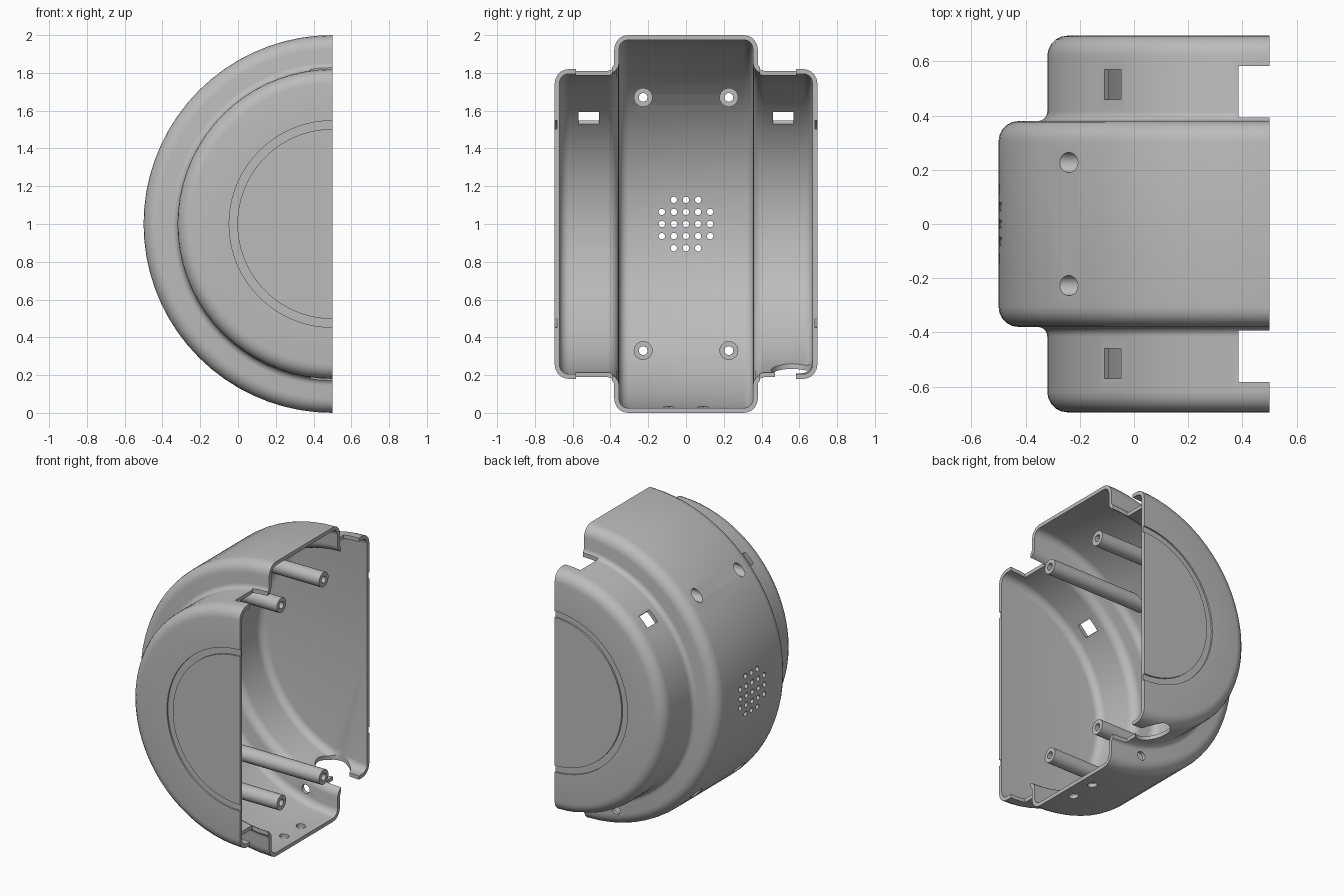
import bpy, bmesh
from math import sin, cos, pi, sqrt, radians
from mathutils import Vector, Matrix

cube = bpy.data.objects.get("Cube")
if cube:
    bpy.data.objects.remove(cube, do_unlink=True)

AXIS_X, AXIS_Z = 0.5, 1.0
STEPS = 36

grey = bpy.data.materials.new("plain_grey")
grey.use_nodes = True
GREY = (0.5, 0.5, 0.5, 1)
grey.diffuse_color = GREY
grey.node_tree.nodes["Principled BSDF"].inputs["Base Color"].default_value = GREY


def make_object(name, bm):
    bmesh.ops.recalc_face_normals(bm, faces=bm.faces)
    mesh = bpy.data.meshes.new(name)
    bm.to_mesh(mesh)
    bm.free()
    mesh.materials.append(grey)
    obj = bpy.data.objects.new(name, mesh)
    bpy.context.collection.objects.link(obj)
    return obj


def rounded(corners, arc_steps=5):
    """Turn (y, radius, fillet) corners, all right-angled, into a profile."""
    pts = []
    for i, (y, r, f) in enumerate(corners):
        p = Vector((y, r))
        if not f:
            pts.append(p)
            continue
        a = (Vector(corners[i - 1][:2]) - p).normalized() * f
        b = (Vector(corners[(i + 1) % len(corners)][:2]) - p).normalized() * f
        for k in range(arc_steps + 1):
            t = k / arc_steps * pi / 2
            pts.append(p + a * (1 - sin(t)) + b * (1 - cos(t)))
    return pts


def half_revolve(name, profile):
    bm = bmesh.new()
    rings = []
    for s in range(STEPS + 1):
        t = pi * s / STEPS
        rings.append([bm.verts.new((AXIS_X - r * sin(t), y, AXIS_Z + r * cos(t)))
                      for y, r in profile])
    n = len(profile)
    for a, b in zip(rings, rings[1:]):
        for i in range(n):
            j = (i + 1) % n
            if profile[i].y > 0 or profile[j].y > 0:
                bm.faces.new((a[i], a[j], b[j], b[i]))
    bm.faces.new(rings[0])
    bm.faces.new(rings[-1])
    bmesh.ops.remove_doubles(bm, verts=bm.verts, dist=1e-5)
    return make_object(name, bm)


def add_cylinder(bm, start, end, radius, sides=24):
    start, end = Vector(start), Vector(end)
    axis = end - start
    turn = axis.to_track_quat('Z', 'Y').to_matrix().to_4x4()
    return bmesh.ops.create_cone(
        bm, cap_ends=True, segments=sides, radius1=radius, radius2=radius,
        depth=axis.length, matrix=Matrix.Translation((start + end) / 2) @ turn)["verts"]


def add_box(bm, centre, size, tilt=0):
    m = (Matrix.Translation(centre) @ Matrix.Rotation(tilt, 4, 'Y')
         @ Matrix.Diagonal((*size, 1)))
    bmesh.ops.create_cube(bm, size=1, matrix=m)


def combine(target, name, bm, operation):
    tool = make_object(name, bm)
    tool.hide_render = True
    mod = target.modifiers.new(name, 'BOOLEAN')
    mod.operation, mod.solver, mod.object = operation, 'EXACT', tool
    bpy.ops.object.select_all(action='DESELECT')
    bpy.context.view_layer.objects.active = target
    target.select_set(True)
    bpy.ops.object.modifier_apply(modifier=name)
    bpy.data.objects.remove(tool, do_unlink=True)


# Stepped half drum: outer wall with ring groove, then inner wall
half = [(0.38, 1, 0.075), (0.38, 0.82, 0.035), (0.695, 0.82, 0.075),
        (0.695, 0.547, 0), (0.684, 0.547, 0), (0.684, 0.503, 0), (0.695, 0.503, 0),
        (0.695, 0, 0), (0.67, 0, 0),
        (0.67, 0.795, 0.05), (0.355, 0.795, 0.06), (0.355, 0.975, 0.05)]
corners = half + [(-y, r, f) for y, r, f in reversed(half)]
shell = half_revolve("half_drum_shell", rounded(corners))

# Screw posts, their feet following the curved wall
posts = [(y, AXIS_Z + z) for y in (-0.227, 0.227) for z in (-0.67, 0.67)]
bm = bmesh.new()
for y, z in posts:
    for v in add_cylinder(bm, (-0.2, y, z), (0.485, y, z), 0.05):
        if v.co.x < 0:
            v.co.x = AXIS_X - sqrt(0.986 ** 2 - (v.co.z - AXIS_Z) ** 2)
combine(shell, "screw_posts", bm, 'UNION')

# Wide screw recesses from outside
bm = bmesh.new()
for y, z in posts:
    add_cylinder(bm, (-0.5, y, z), (-0.1, y, z), 0.037)
combine(shell, "screw_recesses", bm, 'DIFFERENCE')

# Narrow screw holes, vent grid, base holes and step hole
bm = bmesh.new()
for y, z in posts:
    add_cylinder(bm, (-0.15, y, z), (0.6, y, z), 0.023)
for i in range(-2, 3):
    for j in range(-2, 3):
        if abs(i) + abs(j) < 4:
            y, z = i * 0.064, AXIS_Z + j * 0.064
            add_cylinder(bm, (-0.6, y, z), (-0.35, y, z), 0.017, 16)
for y in (-0.09, 0.09):
    add_cylinder(bm, (0.41, y, -0.1), (0.41, y, 0.1), 0.03)
add_cylinder(bm, (0.26, 0.3, 0.14), (0.26, 0.45, 0.14), 0.03)
combine(shell, "small_holes", bm, 'DIFFERENCE')

# Rim notches and square clip holes on both side drums
bm = bmesh.new()
for side in (-1, 1):
    for z in (0.2, 1.8):
        add_box(bm, (0.485, side * 0.488, z), (0.2, 0.19, 0.2))
    add_box(bm, (-0.073, side * 0.515, 1.573), (0.088, 0.11, 0.2), radians(-45))
combine(shell, "notches", bm, 'DIFFERENCE')

# Round cable opening under the back drum
bm = bmesh.new()
add_cylinder(bm, (0.32, 0.56, 0.05), (0.32, 0.56, 0.35), 0.11, 32)
combine(shell, "cable_opening", bm, 'DIFFERENCE')

bpy.ops.object.shade_smooth_by_angle(angle=radians(30))
